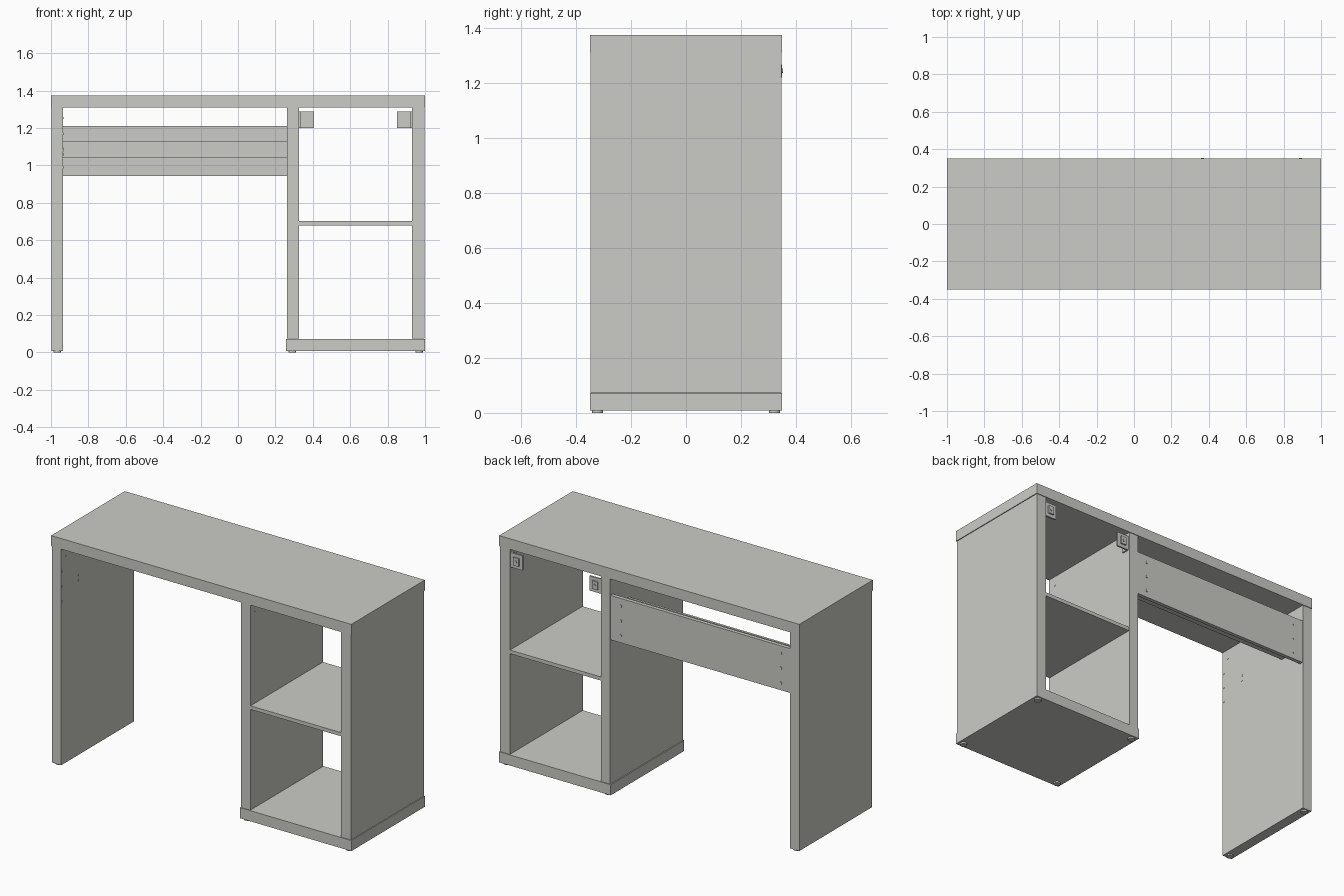
import bpy, bmesh, math
from mathutils import Matrix

if "Cube" in bpy.data.objects:
    bpy.data.objects.remove(bpy.data.objects["Cube"])

paint = bpy.data.materials.new("warm_light_grey")
paint.diffuse_color = (0.60, 0.60, 0.565, 1)
paint.use_nodes = True
paint.node_tree.nodes["Principled BSDF"].inputs["Base Color"].default_value = paint.diffuse_color


def finish(name, bm):
    mesh = bpy.data.meshes.new(name)
    bm.to_mesh(mesh)
    bm.free()
    mesh.materials.append(paint)
    obj = bpy.data.objects.new(name, mesh)
    bpy.context.collection.objects.link(obj)
    return obj


def box(name, x, y, z):
    """Box from (min, max) ranges along each axis."""
    bm = bmesh.new()
    size = [b - a for a, b in (x, y, z)]
    mid = [(a + b) / 2 for a, b in (x, y, z)]
    bmesh.ops.create_cube(bm, size=1, matrix=Matrix.Translation(mid) @ Matrix.Diagonal((*size, 1)))
    return finish(name, bm)


def disc(name, centre, radius, depth, axis="Z"):
    """Short cylinder lying along the given axis."""
    bm = bmesh.new()
    turn = {"Z": Matrix.Identity(4),
            "Y": Matrix.Rotation(math.pi / 2, 4, "X"),
            "X": Matrix.Rotation(math.pi / 2, 4, "Y")}[axis]
    bmesh.ops.create_cone(bm, cap_ends=True, segments=16, radius1=radius, radius2=radius,
                          depth=depth, matrix=Matrix.Translation(centre) @ turn)
    return finish(name, bm)


full = (-0.35, 0.35)
inset = (-0.347, 0.347)

# Worktop and upright panels
box("desk_top", (-1, 1), full, (1.311, 1.375))
box("left_leg_panel", (-0.998, -0.935), inset, (0.008, 1.31))
box("middle_panel", (0.262, 0.325), inset, (0.074, 1.31))
box("right_panel", (0.931, 0.996), inset, (0.074, 1.31))

# Cabinet base and shelf
box("cabinet_base", (0.257, 1), full, (0.009, 0.073))
box("cabinet_shelf", (0.325, 0.931), (-0.345, 0.345), (0.68, 0.702))

# Modesty board at the back with an L-shaped cable tray in front of it
span = (-0.935, 0.262)
box("back_board", span, (0.322, 0.345), (0.943, 1.21))
box("cable_tray_floor", span, (0.165, 0.322), (1.04, 1.052))
box("cable_tray_lip", span, (0.165, 0.180), (1.04, 1.132))

# Screws on the board and the tray lip
for x in (-0.873, 0.195):
    for z in (1.165, 1.075, 0.985):
        disc("board_screw", (x, 0.345, z), 0.009, 0.006, "Y")
    disc("tray_screw", (x, 0.165, 1.073), 0.009, 0.006, "Y")

# Wall brackets in the upper back corners of the cabinet
for wall, s in ((0.325, 1), (0.931, -1)):
    def xs(a, b):
        return tuple(sorted((wall + s * a, wall + s * b)))
    box("bracket_plate", xs(0, 0.08), (0.330, 0.340), (1.2, 1.288))
    box("bracket_flange", xs(0, 0.008), (0.295, 0.335), (1.2, 1.288))
    box("bracket_hook", xs(0.022, 0.058), (0.338, 0.349), (1.22, 1.268))
    disc("bracket_screw", (wall + s * 0.04, 0.350, 1.244), 0.008, 0.004, "Y")

# Fixing caps on the inner faces of the leg and cabinet
for y, z in ((-0.30, 1.254), (-0.338, 1.17), (-0.338, 1.08), (-0.338, 0.99), (-0.18, 1.09), (-0.18, 1.06)):
    disc("leg_fixing_cap", (-0.935, y, z), 0.006, 0.004, "X")
for y in (-0.30, 0.30):
    disc("cabinet_fixing_cap", (0.325, y, 1.254), 0.006, 0.004, "X")

# Glide feet
for x in (-0.967, 0.29, 0.968):
    for y in (-0.322, 0.322):
        disc("glide_foot", (x, y, 0.006), 0.02, 0.012)
